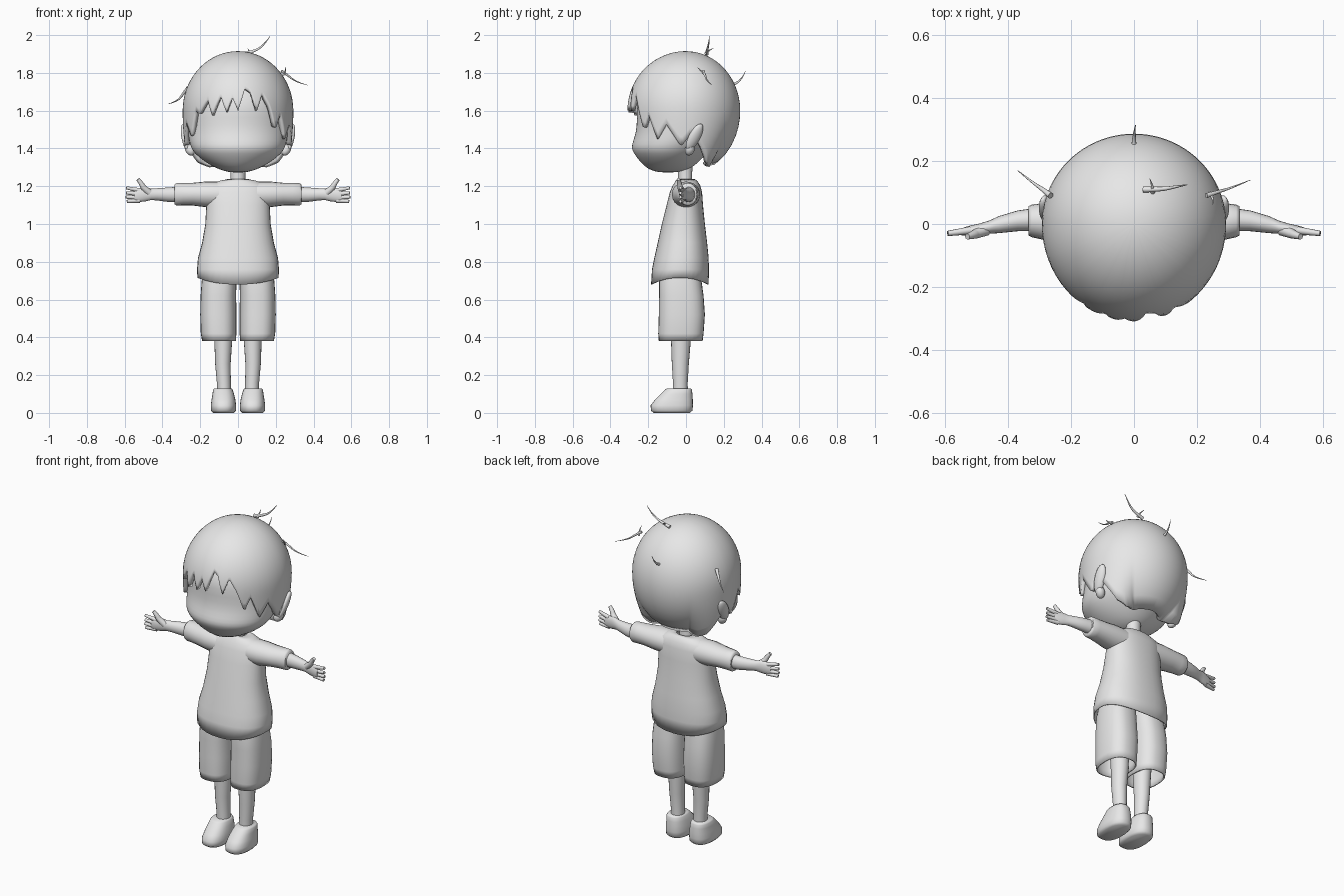
import bpy, bmesh, math
from mathutils import Vector, Matrix

cube = bpy.data.objects.get("Cube")
if cube:
    bpy.data.objects.remove(cube)

grey = bpy.data.materials.new("plain grey")
grey.use_nodes = True
grey.diffuse_color = (0.8, 0.8, 0.8, 1)
grey.node_tree.nodes["Principled BSDF"].inputs["Base Color"].default_value = (0.8, 0.8, 0.8, 1)


def finish(name, bm, mirror=False, thickness=0, subdiv=0):
    bmesh.ops.recalc_face_normals(bm, faces=bm.faces)
    me = bpy.data.meshes.new(name)
    bm.to_mesh(me)
    bm.free()
    me.shade_smooth()
    me.set_sharp_from_angle(angle=math.radians(60))
    me.materials.append(grey)
    ob = bpy.data.objects.new(name, me)
    bpy.context.collection.objects.link(ob)
    if mirror:
        ob.modifiers.new("Mirror", 'MIRROR').use_mirror_merge = False
    if thickness:
        mod = ob.modifiers.new("Thickness", 'SOLIDIFY')
        mod.thickness = thickness
        mod.offset = -1
    if subdiv:
        mod = ob.modifiers.new("Smooth", 'SUBSURF')
        mod.levels = mod.render_levels = subdiv
    return ob


def loft(name, rings, axis='z', sides=20, power=2.0, caps=(True, True), dip=0, **kw):
    """Ring = (position along axis, centre a, centre b, radius a, radius b)."""
    bm = bmesh.new()
    loops = []
    for i, (p, a, b, ra, rb) in enumerate(rings):
        loop = []
        for k in range(sides):
            t = 2 * math.pi * k / sides
            c, s = math.cos(t), math.sin(t)
            u = a + ra * math.copysign(abs(c) ** (2 / power), c)
            v = b + rb * math.copysign(abs(s) ** (2 / power), s)
            drop = dip * s * s if i == 0 else 0
            loop.append(bm.verts.new((u, v, p - drop) if axis == 'z' else (p, u, v)))
        loops.append(loop)
    for lo, hi in zip(loops, loops[1:]):
        for k in range(sides):
            n = (k + 1) % sides
            bm.faces.new((lo[k], lo[n], hi[n], hi[k]))
    for use, loop in zip(caps, (loops[0], loops[-1])):
        if use:
            bm.faces.new(loop)
    return finish(name, bm, **kw)


def span(z, rx, front, back):
    """Ring centred on x, given by its front and back y."""
    return (z, 0, (front + back) / 2, rx, (back - front) / 2)


def strand(name, points, radius, tip=0.1, mirror=False):
    """Tapered tube along a smooth path."""
    cu = bpy.data.curves.new(name, 'CURVE')
    cu.dimensions = '3D'
    cu.bevel_depth = radius
    cu.bevel_resolution = 3
    cu.use_fill_caps = True
    cu.resolution_u = 8
    sp = cu.splines.new('NURBS')
    sp.points.add(len(points) - 1)
    sp.order_u = 3
    sp.use_endpoint_u = True
    for i, (pt, co) in enumerate(zip(sp.points, points)):
        pt.co = (*co, 1)
        pt.radius = 1 + (tip - 1) * i / (len(points) - 1)
    cu.materials.append(grey)
    ob = bpy.data.objects.new(name, cu)
    bpy.context.collection.objects.link(ob)
    if mirror:
        ob.modifiers.new("Mirror", 'MIRROR')


def ellipsoid(name, centre, radii, tilt=(0, 0, 0), mirror=True):
    bm = bmesh.new()
    bmesh.ops.create_uvsphere(bm, u_segments=20, v_segments=12, radius=1)
    m = Matrix.Translation(centre)
    for angle, ax in zip(tilt, 'XYZ'):
        m = m @ Matrix.Rotation(math.radians(angle), 4, ax)
    bm.transform(m @ Matrix.Diagonal((*radii, 1)))
    finish(name, bm, mirror=mirror)


# Head with a projecting muzzle and softly dented eye band
loft("head", [span(1.272, .04, -.14, -.05), span(1.287, .10, -.2, .02), span(1.33, .18, -.245, .07),
              span(1.375, .232, -.278, .11), span(1.405, .25, -.291, .14), span(1.44, .26, -.281, .17),
              span(1.49, .268, -.264, .2), span(1.56, .272, -.26, .22), span(1.65, .265, -.265, .22),
              span(1.75, .2, -.2, .18), span(1.82, .1, -.1, .1)], sides=32, subdiv=1)
loft("neck", [(1.17, 0, 0, .05, .045), (1.23, 0, -.005, .038, .036), (1.32, 0, -.005, .042, .04)])

# Hair cap: edge height listed by angle from the front
RIM_BACK = [(105, 1.42), (118, 1.325), (130, 1.30), (150, 1.31), (180, 1.315)]
RIM_LEFT = [(0, 1.60), (8, 1.72), (14, 1.70), (20, 1.60), (27, 1.69), (35, 1.62), (43, 1.5),
            (50, 1.58), (60, 1.45), (70, 1.53), (85, 1.41), (96, 1.48)] + RIM_BACK
RIM_RIGHT = [(0, 1.60), (6, 1.67), (12, 1.59), (19, 1.68), (28, 1.575), (34, 1.66), (45, 1.58),
             (50, 1.6), (59, 1.46), (70, 1.53), (85, 1.41), (96, 1.48)] + RIM_BACK


def rim_height(deg):
    rim = RIM_LEFT if deg >= 0 else RIM_RIGHT
    d = abs(deg)
    for (a, za), (b, zb) in zip(rim, rim[1:]):
        if a <= d <= b:
            return za + (zb - za) * (d - a) / (b - a)


def hair_point(deg, t):
    th = math.radians(deg)
    z = 1.915 - (1.915 - rim_height(deg)) * t * t
    back = min(1, max(0, (abs(deg) - 80) / 60))
    h = .315 if z > 1.6 else .75 - .413 * back
    r = math.sqrt(max(0, 1 - ((z - 1.6) / h) ** 2))
    ry = .31 if math.cos(th) > 0 else .287
    return Vector((.293 * r * math.sin(th), -ry * r * math.cos(th), z))


bm = bmesh.new()
top = bm.verts.new((0, 0, 1.915))
STEPS, ROWS = 180, 22
cols = [[bm.verts.new(hair_point(-180 + 360 * k / STEPS, j / ROWS)) for j in range(1, ROWS + 1)]
        for k in range(STEPS)]
for k in range(STEPS):
    a, b = cols[k], cols[(k + 1) % STEPS]
    bm.faces.new((top, a[0], b[0]))
    for j in range(ROWS - 1):
        bm.faces.new((a[j], a[j + 1], b[j + 1], b[j]))
finish("hair", bm, thickness=.025)

# Loose hair wisps
strand("crown_wisp", [(.03, .11, 1.9), (.09, .11, 1.915), (.14, .12, 1.95), (.17, .125, 1.995)], .01)
strand("crown_small_wisp", [(.06, .1, 1.9), (.06, .12, 1.92), (.05, .145, 1.93)], .007)
strand("left_wisp", [(.23, .09, 1.81), (.26, .1, 1.79), (.31, .115, 1.75), (.37, .14, 1.735)], .008)
strand("left_small_wisp", [(.24, .1, 1.79), (.255, .08, 1.81), (.25, .06, 1.83)], .006)
strand("right_wisp", [(-.265, .09, 1.72), (-.29, .11, 1.69), (-.32, .13, 1.65), (-.37, .17, 1.635)], .01)
strand("back_wisp", [(0, .25, 1.74), (0, .29, 1.75), (.005, .315, 1.81)], .008)

# Ears
ellipsoid("ears", (.278, .045, 1.46), (.02, .032, .08), (-28, 8, 25))
ellipsoid("ear_lobes", (.255, .02, 1.395), (.025, .025, .035), (-20, 25, 0))

# Shirt body, sleeves and collar
loft("shirt", [span(.715, .215, -.185, .12), span(.76, .217, -.18, .121), span(.82, .212, -.168, .12),
               span(.9, .19, -.15, .112), span(1.0, .173, -.128, .1), span(1.1, .168, -.103, .09),
               span(1.17, .168, -.085, .085), span(1.205, .15, -.07, .075), span(1.228, .1, -.055, .06),
               span(1.238, .052, -.048, .045)],
     sides=36, power=2.3, caps=(False, False), dip=.035, thickness=.006)
loft("sleeves", [(.1, 0, 1.155, .075, .07), (.17, 0, 1.157, .075, .068), (.24, .004, 1.158, .066, .06),
                 (.29, .008, 1.158, .058, .059), (.325, .01, 1.157, .052, .06), (.335, .01, 1.157, .047, .053)],
     axis='x', caps=(False, True), mirror=True)

# Arms and hands
loft("arms", [(.3, .015, 1.156, .038, .042), (.37, .01, 1.155, .033, .038), (.43, -.002, 1.157, .027, .032),
              (.46, -.01, 1.157, .021, .03), (.49, -.016, 1.157, .018, .037), (.53, -.022, 1.152, .015, .036),
              (.548, -.025, 1.15, .011, .03)], axis='x', mirror=True)
for name, z0, z1, x1 in (("index_fingers", 1.178, 1.192, .592), ("middle_fingers", 1.158, 1.165, .592),
                         ("ring_fingers", 1.14, 1.142, .594), ("little_fingers", 1.124, 1.12, .588)):
    strand(name, [(.52, -.02, z0), (.56, -.026, (z0 + z1) / 2), (x1, -.03, z1)], .0125, .65, mirror=True)
strand("thumbs", [(.47, -.018, 1.165), (.5, -.03, 1.19), (.512, -.035, 1.215), (.53, -.04, 1.237)],
       .019, .5, mirror=True)

# Shorts with open cuffs
loft("shorts", [(.38, .1, -.028, .09, .116), (.42, .103, -.027, .094, .12), (.52, .104, -.022, .096, .122),
                (.62, .104, -.025, .094, .118), (.7, .1, -.03, .092, .112), (.78, .09, -.03, .088, .1)],
     sides=28, power=2.5, caps=(False, True), mirror=True, thickness=.008)

# Legs and shoes
loft("legs", [(.08, .073, -.03, .036, .04), (.16, .075, -.03, .037, .039), (.26, .08, -.03, .041, .045),
              (.38, .078, -.027, .047, .052), (.6, .085, -.025, .055, .06)], mirror=True)
loft("shoes", [(0, .077, -.075, .055, .095), (.012, .077, -.076, .066, .11), (.04, .077, -.075, .067, .112),
               (.07, .077, -.064, .063, .1), (.1, .078, -.05, .057, .084), (.122, .08, -.04, .052, .071),
               (.13, .08, -.038, .046, .064)], sides=28, power=2.4, mirror=True)
